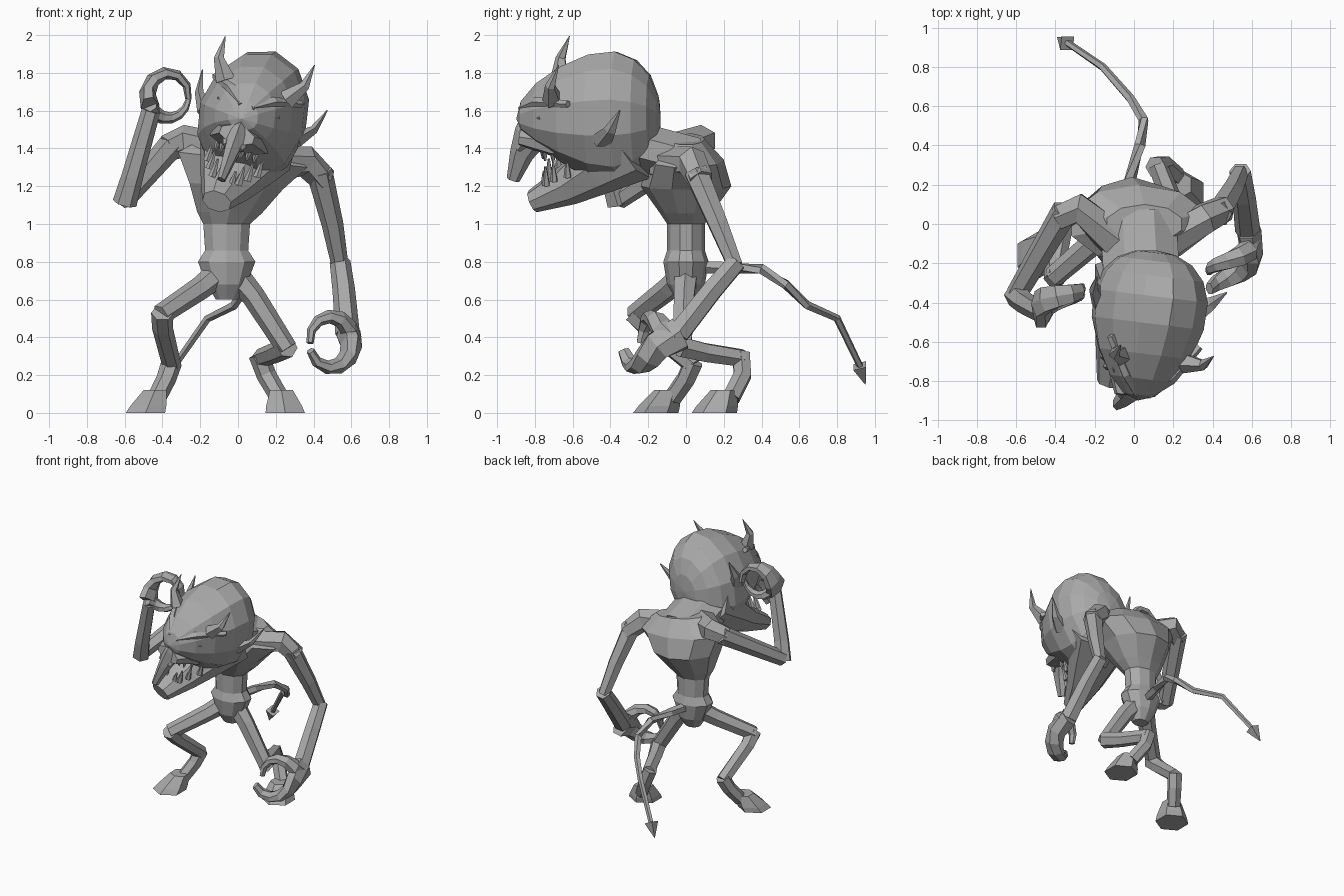
import bpy
import bmesh
from math import cos, sin, tau, radians, sqrt
from mathutils import Vector, Matrix

starting_cube = bpy.data.objects.get("Cube")
if starting_cube:
    bpy.data.objects.remove(starting_cube)

# One stone grey covers the whole body
grey = bpy.data.materials.new("stone grey")
grey.use_nodes = True
grey.diffuse_color = (.4, .4, .4, 1)
grey.node_tree.nodes["Principled BSDF"].inputs["Base Color"].default_value = grey.diffuse_color

SIDEWAYS = Vector((1, 0, 0))
FORWARD = Vector((0, 1, 0))
STANDING = Matrix.Identity(4)
HEAD = (Matrix.Translation((.06, -.42, 1.5))
        @ Matrix.Rotation(radians(-7), 4, 'Z')
        @ Matrix.Rotation(radians(18), 4, 'Y'))


def finish(name, mesh_builder, frame):
    """Turn a bmesh into a grey flat-shaded object placed in the given frame."""
    bmesh.ops.recalc_face_normals(mesh_builder, faces=mesh_builder.faces)
    mesh = bpy.data.meshes.new(name)
    mesh_builder.to_mesh(mesh)
    mesh_builder.free()
    mesh.materials.append(grey)
    part = bpy.data.objects.new(name, mesh)
    part.matrix_world = frame
    bpy.context.collection.objects.link(part)


def loft(name, rings, frame=STANDING):
    """Skin equal-length rings and cap both ends."""
    builder = bmesh.new()
    rows = [[builder.verts.new(point) for point in ring] for ring in rings]
    for lower, upper in zip(rows, rows[1:]):
        for i in range(len(lower)):
            builder.faces.new((lower[i - 1], lower[i], upper[i], upper[i - 1]))
    builder.faces.new(rows[0])
    builder.faces.new(rows[-1])
    finish(name, builder, frame)


def polygon(centre, across, along, sides):
    """Regular outline spanned by two half-axis vectors."""
    angles = [tau * (i + .5) / sides for i in range(sides)]
    return [centre + across * cos(angle) + along * sin(angle) for angle in angles]


def tube(name, path, start, end, sides=6, across=FORWARD, stretch=1, frame=STANDING):
    """Sweep a polygon along a path, tapering from start to end radius."""
    points = [Vector(point) for point in path]
    last = len(points) - 1
    rings = []
    for i, point in enumerate(points):
        arriving = (point - points[max(i - 1, 0)]).normalized()
        leaving = (points[min(i + 1, last)] - point).normalized()
        tangent = (arriving + leaving).normalized()
        wide = (across - tangent * across.dot(tangent)).normalized()
        radius = start + (end - start) * i / last
        rings.append(polygon(point, wide * radius * stretch, tangent.cross(wide) * radius, sides))
    loft(name, rings, frame)


def curl(name, centre, first, last, drift, thickness, stretch):
    """Finger mass bent round an upright arc that drifts forward or back."""
    steps = 6
    path = []
    for i in range(steps + 1):
        share = i / steps
        angle = radians(first + (last - first) * share)
        offset = Vector((cos(angle) * .11, drift * sqrt(share), sin(angle) * .12))
        path.append(Vector(centre) + offset)
    tube(name, path, thickness, thickness / 3, stretch=stretch)


def foot(name, toe, ankle):
    """Hoof-like block narrowing up to the ankle."""
    toe, ankle = Vector(toe), Vector(ankle)
    middle = toe.lerp(ankle, .3)
    loft(name, [polygon(centre, SIDEWAYS * width, FORWARD * width, 6)
                for centre, width in ((toe, .12), (middle, .11), (ankle, .07))])


# Torso: height, half width and half depth, leaning to one side above the waist
torso = []
for height, width, depth in ((.6, .06, .05), (.68, .11, .1), (.8, .16, .12), (.86, .12, .1),
                             (1, .13, .1), (1.06, .18, .14), (1.2, .26, .24),
                             (1.34, .36, .2), (1.45, .2, .1)):
    rise = max(0, height - 1)
    slope = Vector((width, 0, -width * rise * .35))
    torso.append(polygon(Vector((rise / 4 - .06, 0, height)), slope, FORWARD * depth, 10))
loft("torso", torso)
tube("neck", [(.02, .04, 1.33), (.04, -.3, 1.42)], .14, .14,
     sides=8, across=SIDEWAYS, stretch=1.5)

# Arms, with shoulders sloping out of the neck
tube("left_shoulder", [(.12, -.12, 1.31), (.36, .03, 1.33), (.46, .08, 1.23)], .1, .07)
tube("left_upper_arm", [(.43, .05, 1.28), (.5, .17, 1), (.54, .26, .78)], .07, .045)
tube("left_forearm", [(.54, .27, .8), (.56, .14, .65), (.58, -.04, .42)], .055, .065)
tube("right_shoulder", [(-.08, -.1, 1.38), (-.28, .08, 1.44), (-.38, .03, 1.4)], .1, .07)
tube("right_upper_arm", [(-.35, .07, 1.42), (-.6, -.36, 1.13)], .07, .055)
tube("right_forearm", [(-.6, -.36, 1.11), (-.56, -.4, 1.25), (-.46, -.46, 1.6)], .065, .05)

# Curled hands
curl("left_fingers", (.49, -.03, .36), 30, -165, -.3, .065, 1.5)
curl("left_thumb", (.49, -.06, .39), 0, 190, -.18, .055, 1.3)
curl("right_fingers", (-.37, -.46, 1.68), 210, -10, .13, .05, 1.9)
curl("right_thumb", (-.37, -.46, 1.68), 205, 350, .1, .045, 1.3)

# Legs bend forward at the knee and back at the heel
tube("left_thigh", [(-.02, 0, .74), (.08, -.01, .62), (.26, -.02, .34)], .07, .055)
tube("left_shin", [(.26, -.03, .35), (.2, .1, .32), (.12, .3, .29)], .06, .05)
tube("left_heel", [(.11, .29, .31), (.15, .3, .2), (.22, .24, .08)], .055, .05)
foot("left_foot", (.25, .15, 0), (.23, .2, .12))
tube("right_thigh", [(-.1, 0, .74), (-.2, -.09, .66), (-.41, -.27, .52)], .07, .055)
tube("right_shin", [(-.4, -.28, .53), (-.4, -.2, .45), (-.35, .04, .25)], .06, .05)
tube("right_heel", [(-.35, .04, .27), (-.38, 0, .18), (-.43, -.07, .08)], .055, .05)
foot("right_foot", (-.49, -.16, 0), (-.44, -.1, .12))

# Tail with an arrow tip
tube("tail", [(-.06, .06, .77), (-.02, .23, .77), (.03, .4, .76), (.05, .53, .68),
              (-.02, .64, .57), (-.16, .8, .5), (-.35, .93, .23)], .035, .018, sides=5)
tube("tail_tip", [(-.34, .92, .25), (-.39, .95, .15)], .05, .002, sides=4)

# Skull: a ball with a blunt back and a long front that flattens towards the snout
skull = bmesh.new()
bmesh.ops.create_uvsphere(skull, u_segments=12, v_segments=9, radius=1,
                          matrix=Matrix.Rotation(radians(90), 4, 'X'))
for vertex in skull.verts:
    front, back = max(0, -vertex.co.y), max(0, vertex.co.y)
    squash = .25 if vertex.co.z > 0 else .6
    vertex.co.x *= .29 * (1 - .2 * front * front)
    vertex.co.y *= .48 if front else .33 * (1 - .12 * back * back)
    vertex.co.z *= .38 * (1 - squash * front)
    vertex.co.z += .06
finish("skull", skull, HEAD)

# Muzzle, deep jaw and drooping nose
tube("muzzle", [(0, 0, -.03), (0, -.28, -.05), (0, -.46, -.03)], .12, .05,
     sides=8, across=SIDEWAYS, stretch=2, frame=HEAD)
tube("lower_jaw", [(0, .14, -.08), (0, -.05, -.2), (0, -.22, -.31), (0, -.41, -.4)], .2, .06,
     sides=8, across=SIDEWAYS, stretch=1.35, frame=HEAD)
tube("nose", [(0, -.34, .04), (0, -.41, -.04), (0, -.46, -.14), (0, -.51, -.28)], .12, .035,
     across=SIDEWAYS, stretch=.65, frame=HEAD)

# Paired features on the head
for side, label in ((1, "left"), (-1, "right")):
    def feature(name, path, start, end, stretch=1):
        mirrored = [(x * side, y, z) for x, y, z in path]
        tube(f"{label}_{name}", mirrored, start, end, sides=5, stretch=stretch, frame=HEAD)

    feature("horn", [(.17, -.26, .22), (.24, -.26, .32), (.25, -.21, .44)], .055, .002)
    feature("ear", [(.25, 0, .02), (.32, .06, .1), (.35, .12, .22)], .045, .003, stretch=1.5)
    feature("brow", [(.02, -.43, .12), (.12, -.35, .19), (.24, -.17, .22)], .04, .02)
    feature("eye", [(.08, -.41, .07), (.17, -.33, .12)], .025, .01)
    feature("nostril", [(.05, -.4, -.02), (.04, -.47, -.1)], .04, .015)
    # Pointed teeth line both jaws
    for i in range(4):
        back = i / 3
        x, y, gum = .04 + .1 * back, -.34 + .14 * back * back, -.32 + .1 * back
        feature(f"lower_tooth_{i}", [(x, y, gum), (x, y, gum + .1)], .022, .006)
        feature(f"upper_tooth_{i}", [(x, y, -.08), (x, y, -.15)], .022, .006)
